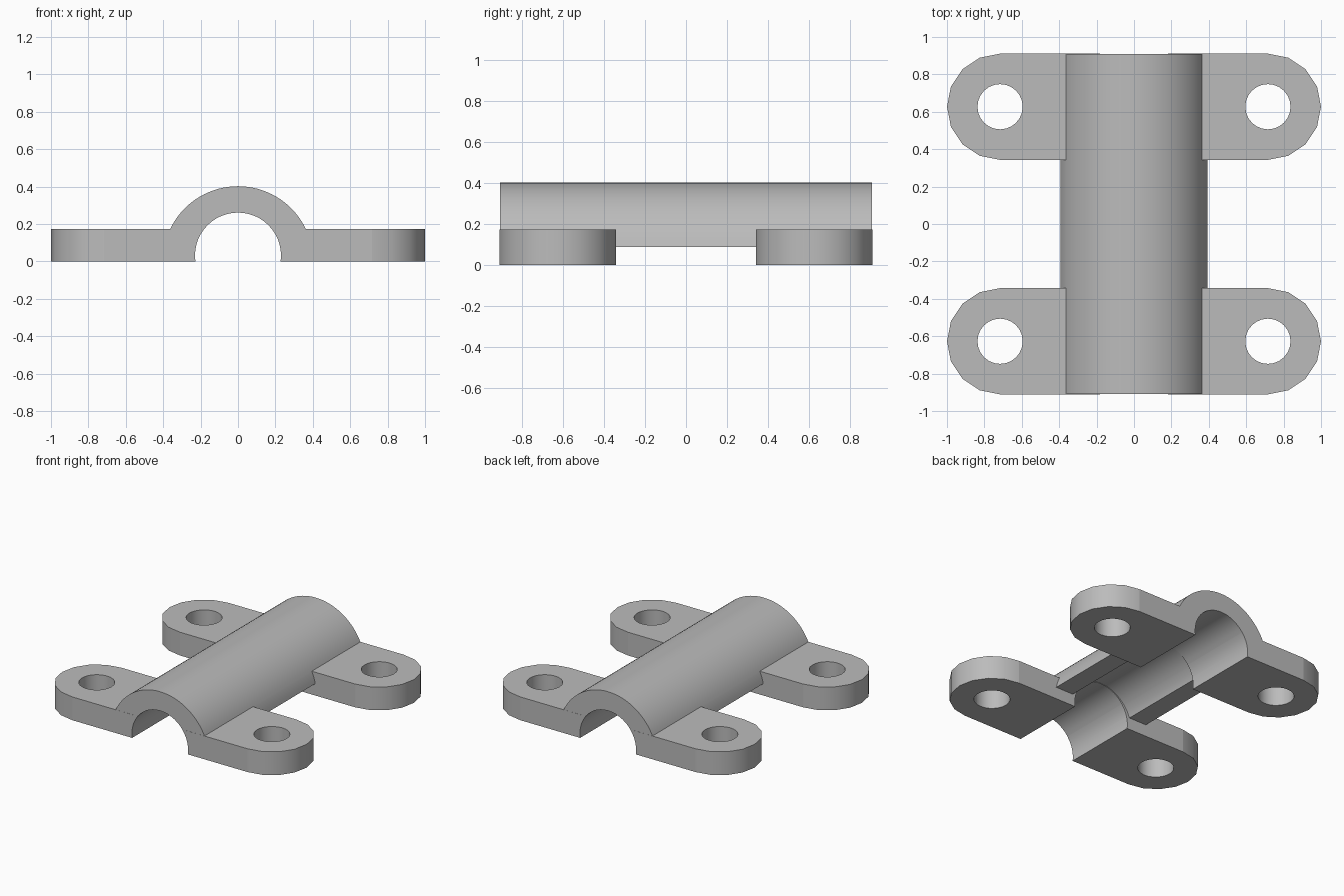
import bpy, bmesh, math

cube = bpy.data.objects.get("Cube")
if cube:
    bpy.data.objects.remove(cube, do_unlink=True)

LENGTH, PAD_Y, PAD_R, PAD_H = 1.82, 0.627, 0.284, 0.172
END_X, HOLE_R = 0.716, 0.121
OUTER_R, RIM_Z = 0.402, 0.088

steel = bpy.data.materials.new("plain grey")
steel.use_nodes = True
GREY = (0.5, 0.5, 0.5, 1)
steel.diffuse_color = GREY
steel.node_tree.nodes["Principled BSDF"].inputs["Base Color"].default_value = GREY


def prism(name, outline, start, end, axis="z"):
    """Extrude a 2D outline along z, or along y for an xz outline."""
    bm = bmesh.new()
    place = (lambda a, b: (a, b, start)) if axis == "z" else (lambda a, b: (a, start, b))
    face = bm.faces.new([bm.verts.new(place(a, b)) for a, b in outline])
    grown = bmesh.ops.extrude_face_region(bm, geom=[face])["geom"]
    shift = (0, 0, end - start) if axis == "z" else (0, end - start, 0)
    bmesh.ops.translate(bm, vec=shift, verts=[g for g in grown if isinstance(g, bmesh.types.BMVert)])
    bmesh.ops.recalc_face_normals(bm, faces=bm.faces)
    mesh = bpy.data.meshes.new(name)
    bm.to_mesh(mesh)
    bm.free()
    mesh.materials.append(steel)
    obj = bpy.data.objects.new(name, mesh)
    bpy.context.collection.objects.link(obj)
    return obj


def arc(cx, cy, r, a0, a1, n):
    return [(cx + r * math.cos(a0 + (a1 - a0) * i / n),
             cy + r * math.sin(a0 + (a1 - a0) * i / n)) for i in range(n + 1)]


def circle(cx, cy, r, n):
    return arc(cx, cy, r, 0, math.tau, n)[:-1]


def combine(target, tool, operation):
    """Apply one boolean and discard the tool."""
    mod = target.modifiers.new(operation, "BOOLEAN")
    mod.operation, mod.solver, mod.object = operation, "EXACT", tool
    bpy.context.view_layer.update()
    mesh = bpy.data.meshes.new_from_object(
        target.evaluated_get(bpy.context.evaluated_depsgraph_get()))
    target.modifiers.clear()
    target.data = mesh
    bpy.data.objects.remove(tool, do_unlink=True)


# Half-round barrel with a wider relief bore in the middle
low = math.asin(RIM_Z / OUTER_R)
bracket = prism("pipe_bracket", arc(0, 0, OUTER_R, low, math.pi - low, 40),
                -LENGTH / 2, LENGTH / 2, "y")
gap = PAD_Y - PAD_R
combine(bracket, prism("relief_bore", circle(0, 0, 0.263, 64), -gap, gap, "y"), "DIFFERENCE")

# Two round-ended mounting straps
for y in (-PAD_Y, PAD_Y):
    half = math.pi / 2
    outline = arc(END_X, y, PAD_R, -half, half, 8) + arc(-END_X, y, PAD_R, half, 3 * half, 8)
    combine(bracket, prism("strap", outline, 0, PAD_H), "UNION")

# Pipe bore through the straps, then the bolt holes
combine(bracket, prism("pipe_bore", circle(0, 0.031, 0.23, 48), -1, 1, "y"), "DIFFERENCE")
for x in (-END_X, END_X):
    for y in (-PAD_Y, PAD_Y):
        combine(bracket, prism("bolt_hole", circle(x, y, HOLE_R, 24), -0.1, 0.3), "DIFFERENCE")

# Smooth the curved walls; keep corners and the ends of the straight sides crisp
bm = bmesh.new()
bm.from_mesh(bracket.data)
bmesh.ops.remove_doubles(bm, verts=bm.verts, dist=0.0005)
for f in bm.faces:
    f.smooth = True
for e in bm.edges:
    a, b = (v.co for v in e.verts)
    tangent = (abs(abs(a.x) - END_X) < 0.002 and abs(a.x - b.x) < 0.002
               and abs(abs(a.y) - PAD_Y) > PAD_R - 0.01)
    e.smooth = not tangent and e.calc_face_angle(0) < math.radians(30)
bm.to_mesh(bracket.data)
bm.free()
